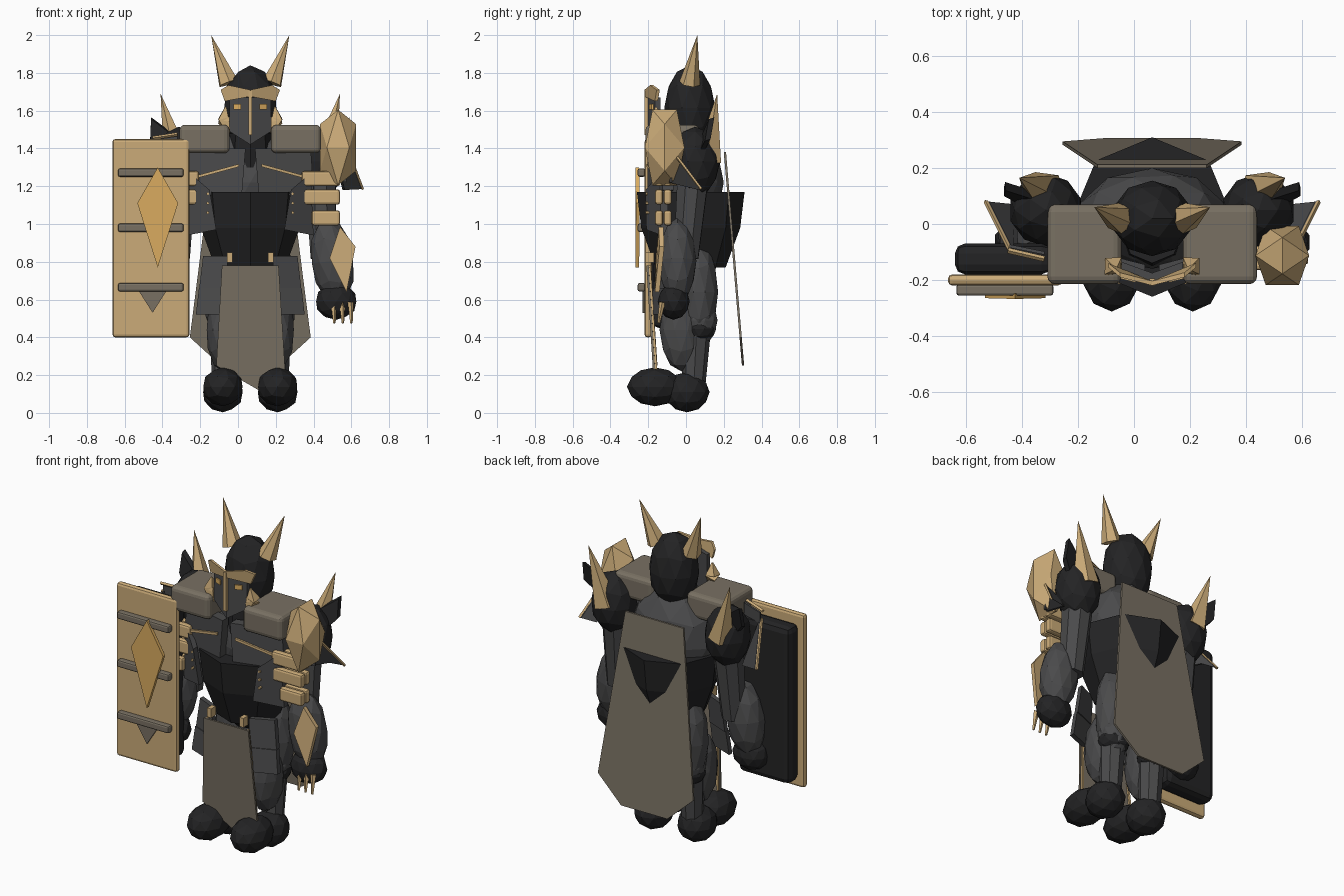
import bpy, bmesh, math
from mathutils import Vector

CX = 0.065  # body centre line


def mat(name, r, g, b):
    m = bpy.data.materials.new(name)
    m.diffuse_color = (r, g, b, 1)
    return m


TAN = mat("tan_gold", 0.60, 0.41, 0.19)
AMBER = mat("amber_gold", 0.70, 0.41, 0.115)
OLIVE = mat("olive_cloth", 0.19, 0.163, 0.124)
GREY = mat("dark_grey", 0.068, 0.068, 0.07)
BLACK = mat("black", 0.017, 0.017, 0.018)


def finish(name, bm, m):
    bmesh.ops.recalc_face_normals(bm, faces=bm.faces)
    me = bpy.data.meshes.new(name)
    bm.to_mesh(me)
    bm.free()
    me.materials.append(m)
    o = bpy.data.objects.new(name, me)
    bpy.context.collection.objects.link(o)
    return o


def ball(name, c, r, m, tilt=0):
    bm = bmesh.new()
    bmesh.ops.create_icosphere(bm, subdivisions=2, radius=1)
    for v in bm.verts:
        v.co = Vector((v.co.x * r[0], v.co.y * r[1], v.co.z * r[2]))
    o = finish(name, bm, m)
    o.location = c
    o.rotation_euler.y = tilt
    return o


def cone(name, a, b, r1, r2, m, n=5):
    """Tapered rod from a to b."""
    a, b = Vector(a), Vector(b)
    bm = bmesh.new()
    bmesh.ops.create_cone(bm, cap_ends=True, segments=n, radius1=r1,
                          radius2=r2, depth=(b - a).length)
    o = finish(name, bm, m)
    o.location = (a + b) / 2
    o.rotation_euler = (b - a).to_track_quat('Z', 'Y').to_euler()
    return o


def box(name, lo, hi, m, bev=0.0, seg=3):
    lo, hi = Vector(lo), Vector(hi)
    bm = bmesh.new()
    bmesh.ops.create_cube(bm, size=1)
    for v in bm.verts:
        v.co = Vector([v.co[i] * abs(hi[i] - lo[i]) for i in range(3)])
    o = finish(name, bm, m)
    o.location = (lo + hi) / 2
    if bev:
        b = o.modifiers.new("bevel", 'BEVEL')
        b.width, b.segments = bev, seg
    return o


def plate(name, pts, depth, m):
    """Polygon given a thickness along +y, or along a vector."""
    bm = bmesh.new()
    f = bm.faces.new([bm.verts.new(p) for p in pts])
    new = bmesh.ops.extrude_face_region(bm, geom=[f])["geom"]
    d = depth if isinstance(depth, tuple) else (0, depth, 0)
    bmesh.ops.translate(bm, vec=d, verts=[g for g in new if isinstance(g, bmesh.types.BMVert)])
    return finish(name, bm, m)


# Head and neck
ball("head", (CX, 0.02, 1.615), (0.145, 0.135, 0.225), BLACK)
cone("neck", (CX, -0.03, 1.3), (CX, -0.03, 1.48), 0.12, 0.11, BLACK, 8)
for s, side in ((1, "right"), (-1, "left")):
    def P(x, y, z):
        return (CX + s * x, y, z)

    def B(name, x, y, z, m, bev=0.0, seg=3):
        return box(side + "_" + name, P(x[0], y[0], z[0]), P(x[1], y[1], z[1]), m, bev, seg)

    def S(name, pts, d, m):
        return plate(side + "_" + name, [P(*p) for p in pts], d, m)

    def C(name, a, b, r1, r2, m, n=5):
        return cone(side + "_" + name, P(*a), P(*b), r1, r2, m, n)

    def E(name, c, r, m, tilt=0):
        return ball(side + "_" + name, P(*c), r, m, s * tilt)

    # Mask, crown and horns
    S("mask", [(0, -0.205, 1.42), (0.11, -0.165, 1.49), (0.11, -0.165, 1.67), (0, -0.205, 1.67)],
      0.03, GREY)
    S("crown_band", [(0, -0.22, 1.675), (0.135, -0.165, 1.65), (0.157, -0.155, 1.71),
                     (0.115, -0.19, 1.735), (0, -0.22, 1.71)], 0.016, TAN)
    S("eye", [(0.048, -0.197, 1.606), (0.088, -0.182, 1.606), (0.088, -0.182, 1.634),
              (0.048, -0.197, 1.634)], 0.009, AMBER)
    C("cheek_spike_top", (0.14, -0.15, 1.55), (0.13, -0.16, 1.62), 0.042, 0.005, TAN, 4)
    C("cheek_spike_low", (0.14, -0.15, 1.55), (0.115, -0.17, 1.48), 0.042, 0.01, TAN, 4)
    C("horn", (0.115, 0.02, 1.745), (0.207, 0.06, 2.0), 0.056, 0.0, TAN, 6)

    # Collar pads
    B("collar_pad", (0.11, 0.375), (-0.215, 0.07), (1.375, 1.525), OLIVE, 0.028)

    # Breastplate
    S("breastplate", [(0.025, -0.205, 1.40), (0.32, -0.13, 1.40), (0.335, -0.125, 1.18),
                      (0.22, -0.16, 1.15), (0.045, -0.205, 1.15)], 0.06, GREY)
    S("rib_plate", [(0.215, -0.215, 1.18), (0.32, -0.14, 1.27), (0.335, -0.13, 0.94),
                    (0.18, -0.21, 0.97)], 0.04, GREY)
    S("breast_trim", [(0.06, -0.209, 1.303), (0.06, -0.209, 1.318), (0.31, -0.146, 1.25),
                      (0.31, -0.146, 1.235)], 0.03, TAN)
    for i in range(3):
        C("rib_stud_%d" % i, (0.225, -0.214, 1.16 - i * 0.05), (0.225, -0.19, 1.16 - i * 0.05),
          0.008, 0.008, TAN, 6)

    # Shoulder with spikes and guard
    E("shoulder", (0.38, 0.05, 1.33), (0.132, 0.13, 0.185), BLACK)
    C("shoulder_spike", (0.385, 0.12, 1.34), (0.475, 0.165, 1.69), 0.075, 0.0, TAN, 5)
    S("shoulder_fin", [(0.37, 0.10, 1.45), (0.525, 0.15, 1.565), (0.53, 0.13, 1.45),
                       (0.42, 0.07, 1.33)], (0, -0.03, -0.01), BLACK)
    guard = [(0.51, -0.09, 1.41), (0.595, 0.08, 1.185), (0.50, 0.07, 1.18), (0.49, -0.09, 1.22)]
    S("guard_side", guard, (-s * 0.012, 0, 0), GREY)
    C("guard_side_trim", guard[0], guard[1], 0.008, 0.008, TAN, 4)
    S("guard_front", [(0.385, -0.11, 1.47), (0.51, -0.085, 1.45), (0.51, -0.085, 1.22),
                      (0.385, -0.11, 1.25)], 0.012, GREY)
    C("guard_front_trim", (0.385, -0.125, 1.475), (0.515, -0.095, 1.455), 0.01, 0.01, TAN, 4)

    # Arm
    C("upper_arm", (0.37, 0.04, 1.28), (0.385, 0.0, 0.82), 0.09, 0.07, GREY, 8)
    E("forearm", (0.435, -0.045, 0.805), (0.115, 0.1, 0.23), GREY, -0.13)
    E("hand", (0.455, -0.065, 0.59), (0.112, 0.085, 0.097), BLACK)
    S("forearm_diamond", [(0.475, -0.145, 0.985), (0.557, -0.14, 0.88), (0.51, -0.165, 0.64),
                          (0.42, -0.16, 0.82)], 0.025, TAN)
    for i, x in enumerate((0.44, 0.485, 0.53)):
        C("claw_%d" % i, (x, -0.125, 0.585), (x + 0.005, -0.145, 0.475), 0.017, 0.007, TAN, 5)
    # Paired arm bands
    for i, (z, x) in enumerate(((1.24, 0.272), (1.143, 0.272), (1.032, 0.325))):
        for j, y in enumerate((-0.143, -0.097)):
            B("arm_band_%d_%d" % (i, j), (x, 0.475), (y - 0.021, y + 0.021),
              (z - 0.04, z + 0.04), TAN, 0.013, 2)

    # Hip plates and buckles
    S("hip_plate_upper", [(0.12, -0.16, 0.83), (0.25, -0.1, 0.83), (0.27, -0.11, 0.66),
                          (0.125, -0.17, 0.66)], 0.03, GREY)
    S("hip_plate_lower", [(0.125, -0.175, 0.66), (0.272, -0.115, 0.66), (0.288, -0.125, 0.52),
                          (0.135, -0.185, 0.52)], 0.03, GREY)
    B("buckle", (0.095, 0.122), (-0.215, -0.17), (0.795, 0.85), TAN)

    # Leg and boot
    E("thigh", (0.135, 0.07, 0.64), (0.115, 0.1, 0.28), GREY)
    E("calf", (0.14, 0.07, 0.49), (0.09, 0.097, 0.14), GREY)
    E("greave", (0.145, -0.025, 0.44), (0.09, 0.115, 0.22), GREY)
    E("knee_back", (0.14, 0.07, 0.445), (0.091, 0.09, 0.075), BLACK)
    C("ankle", (0.14, 0.055, 0.42), (0.14, 0.04, 0.12), 0.075, 0.06, GREY, 8)
    E("boot_toe", (0.145, -0.165, 0.138), (0.109, 0.148, 0.103), BLACK)
    E("boot_heel", (0.145, 0.005, 0.11), (0.11, 0.12, 0.107), BLACK)

box("mask_ridge", (CX - 0.01, -0.22, 1.47), (CX + 0.01, -0.195, 1.705), TAN)

# Torso
ball("torso", (CX, 0.02, 1.22), (0.27, 0.18, 0.29), GREY)
ball("pelvis", (CX, 0.03, 0.84), (0.2, 0.15, 0.17), BLACK)

# Eight-sided waist guard, wide at the top with a bulging profile
bm = bmesh.new()
rings = []
for z, r in ((1.17, 0.285), (0.98, 0.262), (0.77, 0.185)):
    rings.append([bm.verts.new((r * math.cos(a * math.pi / 4), r * math.sin(a * math.pi / 4), z))
                  for a in range(8)])
for lo, hi in zip(rings, rings[1:]):
    for i in range(8):
        j = (i + 1) % 8
        bm.faces.new((lo[i], lo[j], hi[j], hi[i]))
bm.faces.new(rings[0])
bm.faces.new(rings[-1])
finish("waist_guard", bm, BLACK).location = (CX, 0.025, 0)

# Tabard with side trim
tab = [(-0.085, -0.21, 0.78), (0.215, -0.21, 0.78), (0.25, -0.175, 0.22),
       (0.11, -0.17, 0.12), (-0.115, -0.175, 0.25)]
plate("tabard", tab, 0.012, OLIVE)
for i, (a, b) in enumerate(((tab[0], tab[4]), (tab[1], tab[2]))):
    d = 0.012 if i == 0 else -0.012
    cone("tabard_trim_%d" % i, (a[0] + d, a[1] + 0.018, a[2]), (b[0] + d, b[1] + 0.018, b[2]),
         0.008, 0.008, TAN, 4)

# Cape
cape = [(0.195, 1.38), (0.32, 0.40), (0.155, 0.25)]
outline = cape + [(-x, z) for x, z in reversed(cape)]
plate("cape", [(CX + x, 0.2 + (1.38 - z) * 0.085, z) for x, z in outline], 0.012, OLIVE)

# Shoulder gem on one side: a twenty-faced stone standing on an edge
PHI = (1 + math.sqrt(5)) / 2
bm = bmesh.new()
for a in (-1, 1):
    for b in (-PHI, PHI):
        for p in ((0, a, b), (a, b, 0), (b, 0, a)):
            bm.verts.new((p[0] / PHI * 0.096, p[1] / PHI * 0.105, p[2] / PHI * 0.2))
bmesh.ops.convex_hull(bm, input=bm.verts)
finish("shoulder_gem", bm, TAN).location = (0.53, -0.113, 1.405)

# Shield
box("shield_front", (-0.665, -0.22, 0.40), (-0.257, -0.18, 1.45), TAN, 0.016, 2)
box("shield_back", (-0.64, -0.18, 0.45), (-0.295, -0.07, 1.40), BLACK, 0.035, 2)
for i, z in enumerate((1.272, 0.98, 0.665)):
    box("shield_bar_%d" % i, (-0.635, -0.256, z - 0.022), (-0.288, -0.215, z + 0.022),
        OLIVE, 0.01, 2)
plate("shield_diamond", [(-0.425, -0.268, 1.30), (-0.317, -0.265, 1.11), (-0.425, -0.268, 0.77),
                         (-0.533, -0.265, 1.11)], 0.02, AMBER)
plate("shield_point", [(-0.535, -0.229, 0.66), (-0.37, -0.229, 0.66), (-0.452, -0.229, 0.53)],
      0.009, OLIVE)
